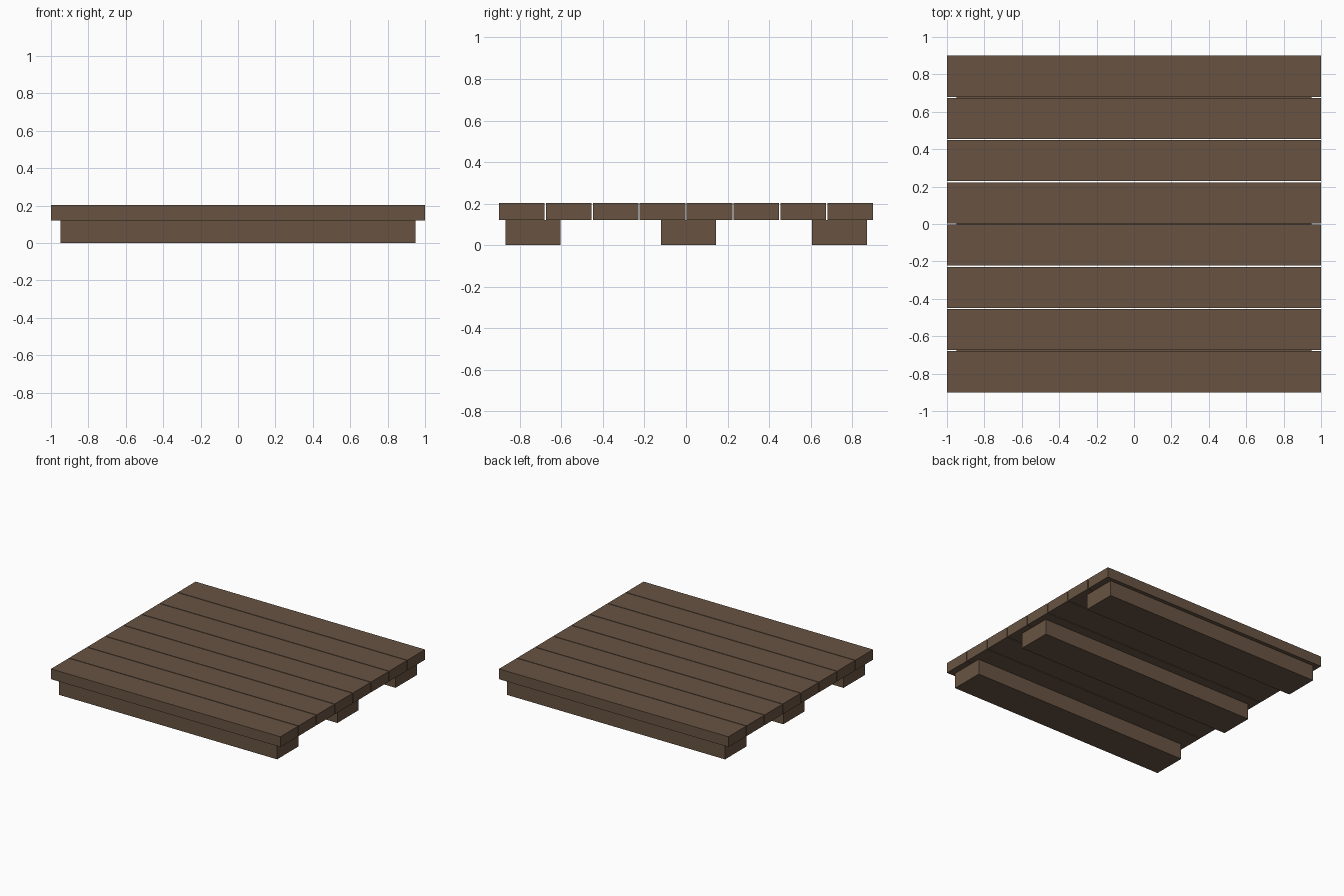
import bpy

if "Cube" in bpy.data.objects:
    bpy.data.objects.remove(bpy.data.objects["Cube"])

wood = bpy.data.materials.new("brown_wood")
wood.diffuse_color = (0.14, 0.088, 0.055, 1)
wood.use_nodes = True
wood.node_tree.nodes["Principled BSDF"].inputs["Base Color"].default_value = wood.diffuse_color

def box(name, size, center):
    bpy.ops.mesh.primitive_cube_add(size=1, location=center)
    ob = bpy.context.object
    ob.name = name
    ob.scale = size
    bpy.ops.object.transform_apply(location=False, rotation=False, scale=True)
    ob.data.materials.append(wood)
    return ob

BEAM_H, TOP = 0.122, 0.203
DEPTH, COUNT, GAP = 1.8, 8, 0.006

# Deck planks, side by side from front to back
width = (DEPTH - GAP * (COUNT - 1)) / COUNT
for i in range(COUNT):
    y = -DEPTH / 2 + width / 2 + i * (width + GAP)
    box(f"deck_plank_{i + 1}", (2, width, TOP - BEAM_H), (0, y, (TOP + BEAM_H) / 2))

# Support beams under the deck
for name, y in (("front", -0.737), ("middle", 0.013), ("back", 0.738)):
    box(f"{name}_support_beam", (1.9, 0.265, BEAM_H), (0, y, BEAM_H / 2))
